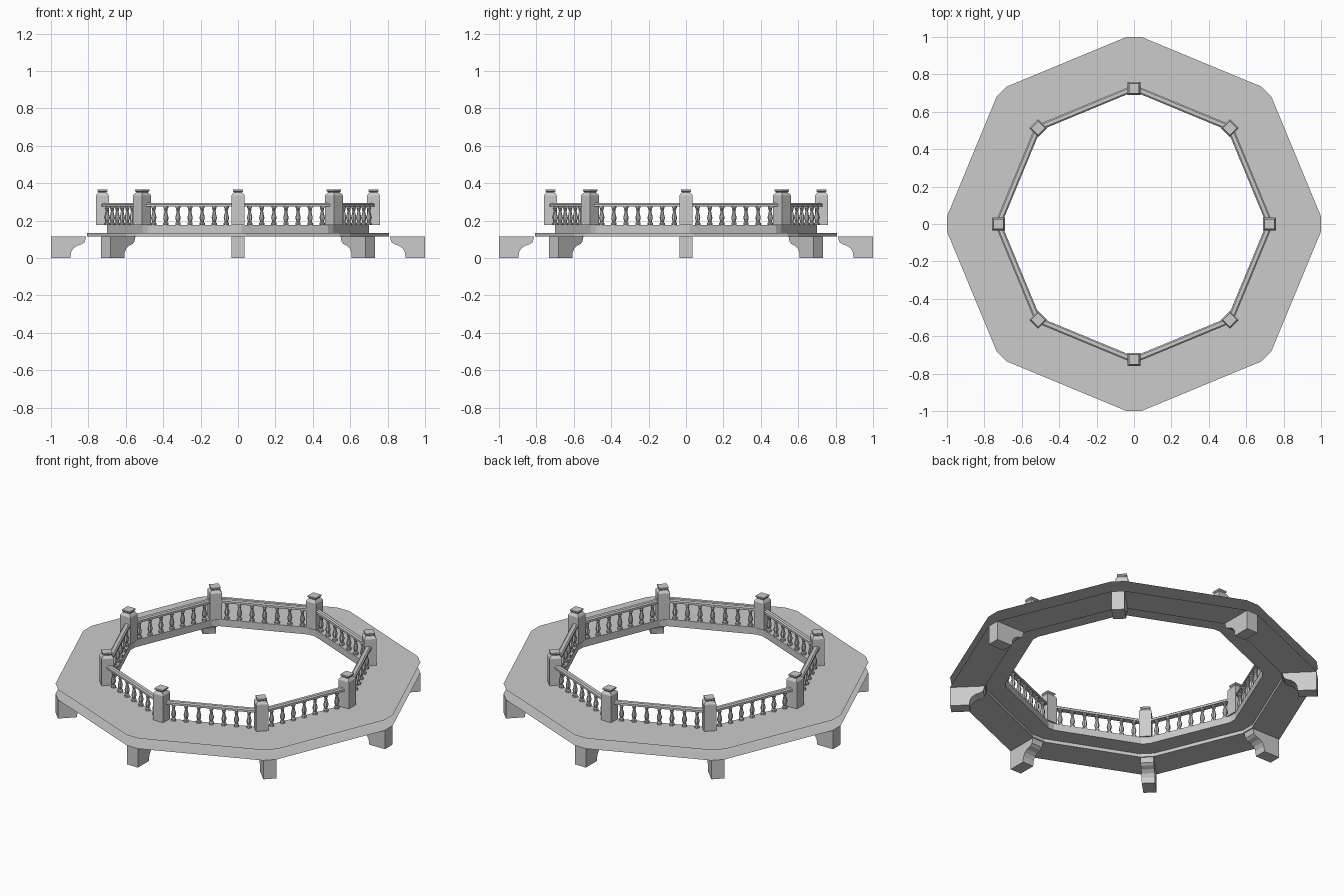
import bpy, bmesh
from math import sin, cos, pi
from mathutils import Matrix, Vector

if "Cube" in bpy.data.objects:
    bpy.data.objects.remove(bpy.data.objects["Cube"])

N = 8
DECK = 0.176


def finish(bm, name, fix_normals=True):
    if fix_normals:
        bmesh.ops.recalc_face_normals(bm, faces=bm.faces)
    me = bpy.data.meshes.new(name)
    bm.to_mesh(me)
    bm.free()
    ob = bpy.data.objects.new(name, me)
    bpy.context.collection.objects.link(ob)
    return ob


def octagon_sweep(name, profile, closed):
    """Sweep (radius, z, corner half width) points round an octagon with clipped corners."""
    bm = bmesh.new()
    loops = []
    for r, z, w in profile:
        loop = []
        for k in range(N):
            a = k * 2 * pi / N
            for t in (-w, w):
                loop.append(bm.verts.new((r * cos(a) - t * sin(a),
                                          r * sin(a) + t * cos(a), z)))
        loops.append(loop)
    pairs = list(zip(loops, loops[1:]))
    if closed:
        pairs.append((loops[-1], loops[0]))
    for p, q in pairs:
        for i in range(2 * N):
            j = (i + 1) % (2 * N)
            bm.faces.new((p[i], p[j], q[j], q[i]))
    return finish(bm, name)


def lathe(bm, profile, sides, matrix, phase=0.0):
    """Stack of polygon sections (radius, z), capped at both ends."""
    rings = [[bm.verts.new(matrix @ Vector((r * cos(phase + 2 * pi * i / sides),
                                            r * sin(phase + 2 * pi * i / sides), z)))
              for i in range(sides)] for r, z in profile]
    for p, q in zip(rings, rings[1:]):
        for i in range(sides):
            j = (i + 1) % sides
            bm.faces.new((p[i], p[j], q[j], q[i]))
    bm.faces.new(rings[0][::-1])
    bm.faces.new(rings[-1])


# Balcony shell: deck top, stepped inner fascia and underside, open at the outer wall
octagon_sweep("balcony_deck", [
    (1.0, DECK, 0.04), (0.80, DECK, 0.04), (0.70, DECK, 0.02),
    (0.70, 0.134, 0.02), (0.806, 0.134, 0.04), (0.806, 0.114, 0.04),
    (1.0, 0.114, 0.04)], False)

# Hand rail running through the posts
octagon_sweep("hand_rail", [
    (0.708, 0.275, 0.001), (0.744, 0.275, 0.001),
    (0.744, 0.287, 0.001), (0.736, 0.293, 0.001),
    (0.716, 0.293, 0.001), (0.708, 0.287, 0.001)], True)

# Curved support brackets under each corner
bracket = [(1.0, 0.0), (1.0, 0.114), (0.812, 0.114), (0.82, 0.085), (0.835, 0.074),
           (0.86, 0.066), (0.88, 0.052), (0.892, 0.032), (0.896, 0.0)]
bm = bmesh.new()
for k in range(N):
    rot = Matrix.Rotation(k * 2 * pi / N, 4, 'Z')
    sides = [[bm.verts.new(rot @ Vector((r, t, z))) for r, z in bracket]
             for t in (-0.036, 0.036)]
    bm.faces.new(sides[0])
    bm.faces.new(sides[1][::-1])
    for i in range(len(bracket)):
        j = (i + 1) % len(bracket)
        bm.faces.new((sides[0][i], sides[1][i], sides[1][j], sides[0][j]))
finish(bm, "support_brackets")

# Square corner posts with a shouldered neck and cap
post = [(0.034, DECK), (0.034, 0.335), (0.026, 0.347), (0.022, 0.350),
        (0.022, 0.353), (0.027, 0.358), (0.027, 0.366)]
bm = bmesh.new()
for k in range(N):
    m = Matrix.Rotation(k * 2 * pi / N, 4, 'Z') @ Matrix.Translation((0.725, 0, 0))
    lathe(bm, [(h * 2 ** 0.5, z) for h, z in post], 4, m, pi / 4)
finish(bm, "corner_posts")

# Turned balusters, seven to each side
baluster = [(0.014, DECK), (0.014, 0.188), (0.008, 0.192), (0.013, 0.208),
            (0.014, 0.218), (0.009, 0.238), (0.007, 0.252), (0.011, 0.259),
            (0.008, 0.264), (0.013, 0.268), (0.013, 0.277)]
bm = bmesh.new()
apothem = 0.725 * cos(pi / N)
for k in range(N):
    rot = Matrix.Rotation((k + 0.5) * 2 * pi / N, 4, 'Z')
    for i in range(-3, 4):
        lathe(bm, baluster, 8, rot @ Matrix.Translation((apothem, i * 0.07, 0)), pi / 8)
balusters = finish(bm, "balusters")
bpy.context.view_layer.objects.active = balusters
balusters.select_set(True)
bpy.ops.object.shade_smooth_by_angle()
